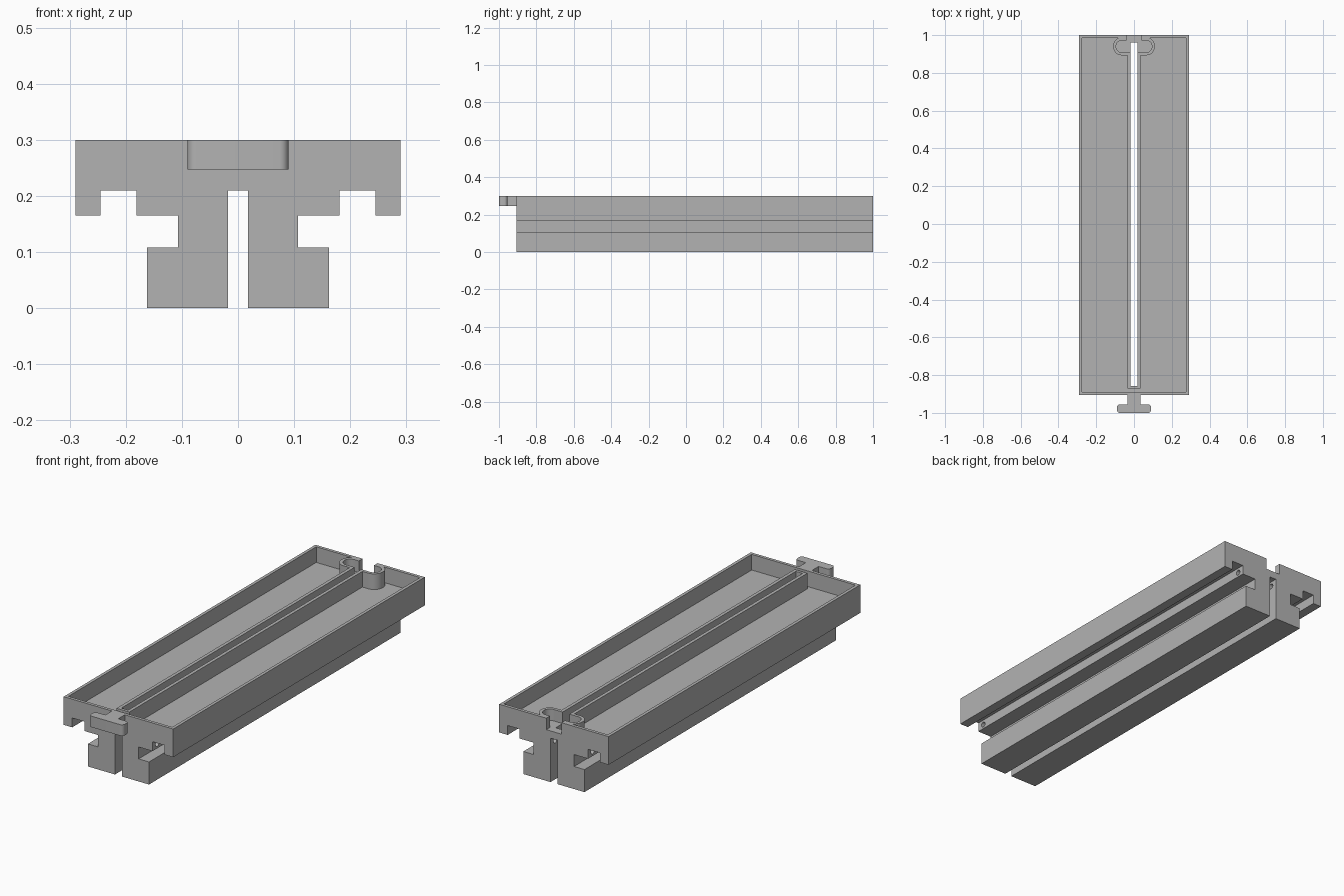
import bpy
import bmesh
import math

cube = bpy.data.objects.get("Cube")
if cube:
    bpy.data.objects.remove(cube, do_unlink=True)

FRONT, BACK, TOP = -0.905, 1.0, 0.3
HALF_W, WALL, FLOOR = 0.29, 0.015, 0.225
SLOT = 0.018

grey = bpy.data.materials.new("light_grey")
grey.use_nodes = True
colour = (0.45, 0.45, 0.45, 1)
grey.diffuse_color = colour
grey.node_tree.nodes["Principled BSDF"].inputs["Base Color"].default_value = colour


def prism(name, points, offset):
    """Extrude a closed outline along an offset vector."""
    bm = bmesh.new()
    face = bm.faces.new([bm.verts.new(p) for p in points])
    ext = bmesh.ops.extrude_face_region(bm, geom=[face])
    verts = [g for g in ext["geom"] if isinstance(g, bmesh.types.BMVert)]
    bmesh.ops.translate(bm, verts=verts, vec=offset)
    bmesh.ops.recalc_face_normals(bm, faces=bm.faces)
    mesh = bpy.data.meshes.new(name)
    bm.to_mesh(mesh)
    bm.free()
    mesh.materials.append(grey)
    obj = bpy.data.objects.new(name, mesh)
    bpy.context.collection.objects.link(obj)
    return obj


def slab(name, half_x, y0, y1, z0, z1, radius=0.0):
    """Upright block centred on x, with optional rounded corners."""
    if radius:
        points = []
        for quarter, (sx, sy) in enumerate([(1, 1), (-1, 1), (-1, -1), (1, -1)]):
            cx = sx * (half_x - radius)
            cy = y1 - radius if sy > 0 else y0 + radius
            for i in range(9):
                a = (quarter + i / 8) * math.pi / 2
                points.append((cx + radius * math.cos(a), cy + radius * math.sin(a), z0))
    else:
        points = [(half_x, y0, z0), (half_x, y1, z0), (-half_x, y1, z0), (-half_x, y0, z0)]
    return prism(name, points, (0, 0, z1 - z0))


def combine(target, tool, operation):
    """Apply a boolean and discard the tool."""
    mod = target.modifiers.new("combine", "BOOLEAN")
    mod.operation, mod.solver, mod.object = operation, "EXACT", tool
    bpy.context.view_layer.objects.active = target
    bpy.ops.object.modifier_apply(modifier=mod.name)
    bpy.data.objects.remove(tool, do_unlink=True)


# Body: mirrored beam section with side grooves and central slot
half = [(SLOT, 0.21), (SLOT, 0), (0.162, 0), (0.162, 0.108), (0.107, 0.108),
        (0.107, 0.165), (0.181, 0.165), (0.181, 0.21), (0.245, 0.21),
        (0.245, 0.165), (HALF_W, 0.165), (HALF_W, TOP)]
section = half + [(-x, z) for x, z in reversed(half)]
body = prism("track_body", [(x, FRONT, z) for x, z in section], (0, BACK - FRONT, 0))

# Tray recess, then the rib and socket boss standing in it
combine(body, slab("tray_cutter", HALF_W - WALL, FRONT + WALL, BACK - WALL, FLOOR, 0.4), "DIFFERENCE")
combine(body, slab("slot_rib", 0.034, -0.871, 0.93, 0.217, TOP), "UNION")
combine(body, slab("socket_boss", 0.11, 0.893, 0.988, 0.217, TOP, 0.045), "UNION")

# Socket pocket, its neck, and the long slot
combine(body, slab("pocket_cutter", 0.095, 0.908, 0.972, 0.245, 0.4, 0.031), "DIFFERENCE")
combine(body, slab("neck_cutter", 0.04, 0.94, 1.05, 0.245, 0.4), "DIFFERENCE")
combine(body, slab("slot_cutter", SLOT, -0.857, 0.96, 0.15, 0.4), "DIFFERENCE")

# Cross holes near both ends
for y in (FRONT + 0.035, BACK - 0.035):
    ring = [(-0.21, y + 0.013 * math.cos(i * math.pi / 8), 0.187 + 0.013 * math.sin(i * math.pi / 8))
            for i in range(16)]
    combine(body, prism("hole_cutter", ring, (0.42, 0, 0)), "DIFFERENCE")

# Front connector: stem and rounded head
connector = slab("front_connector", 0.09, -1.0, -0.955, 0.247, TOP, 0.016)
combine(connector, slab("connector_stem", 0.034, -0.97, FRONT + 0.005, 0.247, TOP), "UNION")

for obj in (body, connector):
    bpy.ops.object.select_all(action="DESELECT")
    obj.select_set(True)
    bpy.context.view_layer.objects.active = obj
    bpy.ops.object.shade_smooth_by_angle(angle=math.radians(30))
